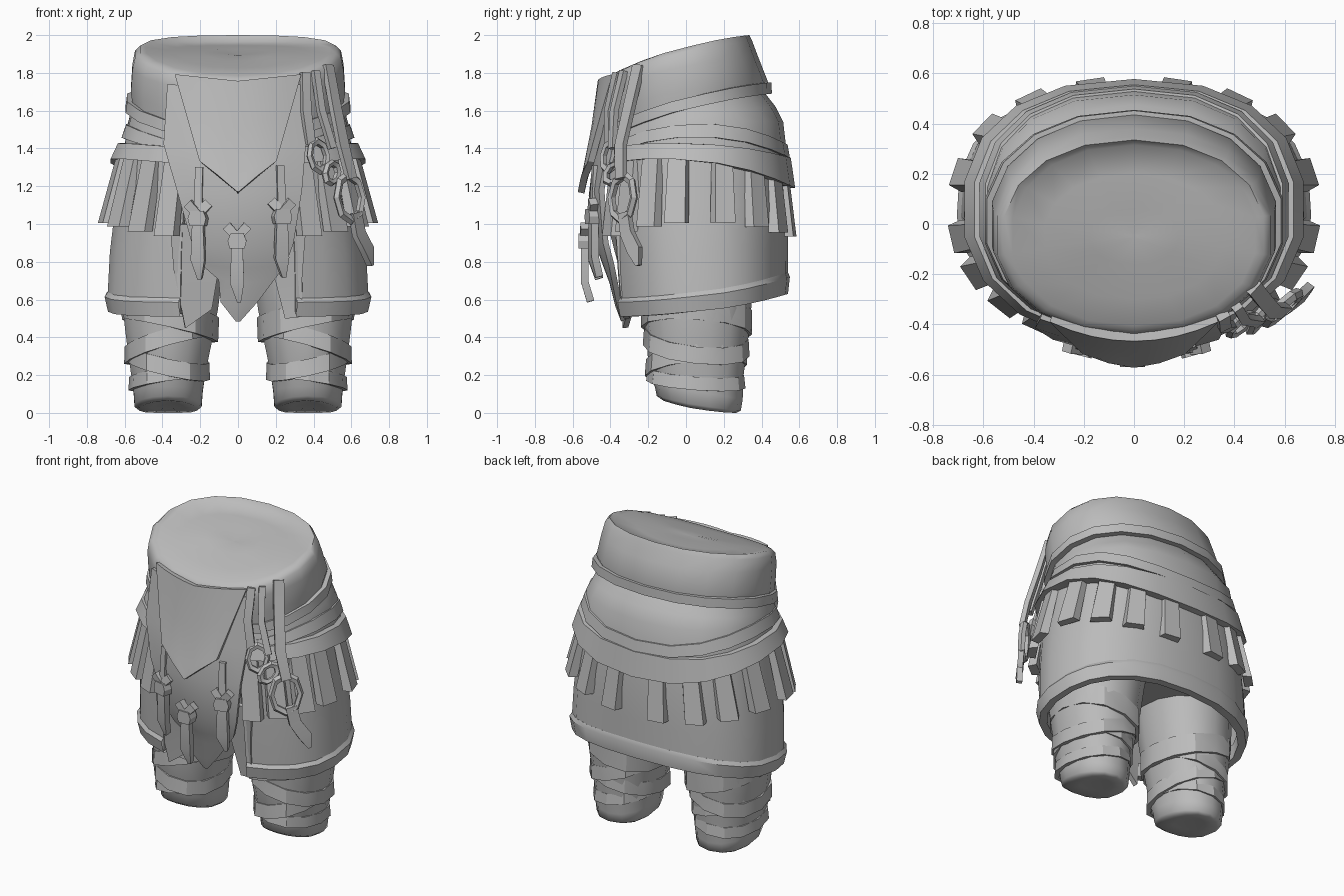
import bpy, bmesh, math
from mathutils import Vector

if "Cube" in bpy.data.objects:
    bpy.data.objects.remove(bpy.data.objects["Cube"])

grey = bpy.data.materials.new("grey cloth")
grey.diffuse_color = (0.5, 0.5, 0.5, 1)
grey.use_nodes = True
grey.node_tree.nodes["Principled BSDF"].inputs["Base Color"].default_value = grey.diffuse_color


def finish(name, bm, thick=0.0, angle=32):
    """Turn a bmesh into a shaded object, optionally thickened."""
    bmesh.ops.remove_doubles(bm, verts=bm.verts, dist=0.0005)
    bmesh.ops.recalc_face_normals(bm, faces=bm.faces)
    me = bpy.data.meshes.new(name)
    bm.to_mesh(me)
    bm.free()
    me.materials.append(grey)
    ob = bpy.data.objects.new(name, me)
    bpy.context.collection.objects.link(ob)
    bpy.ops.object.select_all(action='DESELECT')
    ob.select_set(True)
    bpy.context.view_layer.objects.active = ob
    if thick:
        mod = ob.modifiers.new("thickness", 'SOLIDIFY')
        mod.thickness, mod.offset = thick, 0
        bpy.ops.object.modifier_apply(modifier=mod.name)
    bpy.ops.object.shade_smooth_by_angle(angle=math.radians(angle))
    return ob


def ring_point(row, a, cx=0.0, tilt=0.0, p=0.92):
    """Row = z at front, side, back; half width; y at front, back. a = 0 is front."""
    zf, zs, zb, rx, yf, yb = row[:6]
    s, c = math.sin(a), math.cos(a)
    if c < 0 and yb > .5:  # wide outlines are squarer at the back
        p = .85
    sx = math.copysign(abs(s) ** p, s)
    cy = math.copysign(abs(c) ** p, c)
    z = zs + (zf - zb) / 2 * c + ((zf + zb) / 2 - zs) * c * c + tilt * s
    return Vector((cx + rx * sx, (yf + yb) / 2 - cy * (yb - yf) / 2, z))


def grid(name, pts, wrap=False, cap=(False, False), thick=0.0, close=False, angle=32):
    """Skin rows of points; wrap closes each row, close joins last row to first."""
    bm = bmesh.new()
    vs = [[bm.verts.new(p) for p in row] for row in pts]
    n = len(vs[0])
    for i in range(len(vs) if close else len(vs) - 1):
        r, q = vs[i], vs[(i + 1) % len(vs)]
        for j in range(n if wrap else n - 1):
            k = (j + 1) % n
            bm.faces.new((r[j], r[k], q[k], q[j]))
    if cap[0]:
        bm.faces.new(vs[0])
    if cap[1]:
        bm.faces.new(vs[-1])
    return finish(name, bm, thick, angle)


def loft(name, rows, cx=0.0, tilt=0.0, n=18, **kw):
    pts = [[ring_point(r, 2 * math.pi * j / n, cx, tilt) for j in range(n)] for r in rows]
    return grid(name, pts, wrap=True, **kw)


def belt(name, top, bottom, depth=0.05, **kw):
    """Closed band with a flat outer face between two outlines."""
    inner = [(r[0], r[1], r[2], r[3] - depth, r[4] + depth, r[5] - depth) for r in (bottom, top)]
    return loft(name, [top, bottom] + inner, close=True, **kw)


# waist band with belly surface
loft("waist_and_belly", [
    (1.45, 1.60, 1.68, .558, -.42, .41), (1.58, 1.71, 1.75, .575, -.435, .435),
    (1.70, 1.83, 1.89, .567, -.445, .38), (1.75, 1.90, 1.97, .553, -.44, .35),
    (1.77, 1.925, 2.0, .525, -.425, .335), (1.785, 1.92, 1.965, .49, -.405, .315),
    (1.825, 1.91, 1.945, .36, -.30, .20), (1.865, 1.905, 1.925, .18, -.16, .06),
    (1.895, 1.895, 1.895, .01, -.06, -.04)], cap=(False, True), angle=50)

# hip cloth and belts
belt("upper_belt", (1.51, 1.67, 1.75, .595, -.43, .452), (1.45, 1.61, 1.69, .603, -.43, .455))
loft("hip_cloth", [
    (1.48, 1.62, 1.69, .56, -.42, .42), (1.44, 1.56, 1.62, .58, -.43, .475),
    (1.40, 1.52, 1.54, .592, -.44, .515), (1.36, 1.40, 1.36, .61, -.44, .535)])
belt("hip_wrap", (1.40, 1.53, 1.42, .60, -.44, .538), (1.35, 1.46, 1.35, .625, -.45, .55))
belt("lower_belt", (1.40, 1.425, 1.35, .645, -.455, .555), (1.31, 1.335, 1.19, .685, -.475, .578), .08)


# skirt, open at the front, with raised hem
def skirt_part(name, rows, thick=0.0, close=False):
    a0, n = 0.40, 20
    arc = [a0 + (2 * math.pi - 2 * a0) * j / n for j in range(n + 1)]
    return grid(name, [[ring_point(r, a, p=.86) for a in arc] for r in rows], thick=thick, close=close)


skirt_part("skirt", [
    (1.36, 1.36, 1.24, .60, -.41, .51), (1.1, 1.1, 1.08, .635, -.40, .525),
    (.85, .85, .88, .665, -.385, .525), (.52, .57, .64, .68, -.36, .525)], .03)
skirt_part("skirt_hem", [
    (.61, .645, .745, .69, -.38, .54), (.585, .62, .72, .708, -.395, .55),
    (.51, .54, .63, .69, -.38, .54), (.51, .54, .63, .645, -.33, .49),
    (.60, .635, .735, .645, -.33, .49)], close=True)

# inner body under the skirt
loft("inner_hips", [(1.0, 1.0, 1.0, .57, -.28, .43), (.84, .77, .77, .55, -.23, .37)], cap=(False, True))

# legs with tilted wrappings
for side, s in (("left", -1), ("right", 1)):
    rows = [(.85, .85, .85, .275, -.25, .38, .335), (.72, .72, .72, .27, -.25, .36, .347),
            (.55, .55, .55, .258, -.23, .345, .358), (.4, .4, .4, .235, -.21, .33, .363),
            (.2, .2, .2, .2, -.195, .305, .37), (.14, .11, .07, .187, -.165, .30, .37),
            (.09, .04, .012, .182, -.155, .29, .37), (.065, .018, .0, .155, -.12, .265, .37),
            (.06, .025, .02, .09, -.03, .19, .37)]
    pts = [[ring_point(r, 2 * math.pi * j / 14, s * r[6]) for j in range(14)] for r in rows]
    grid(side + "_leg", pts, wrap=True, cap=(False, True), angle=75)
    for i, (z, h, tx, ty) in enumerate(((.50, .13, .06, .02), (.375, .09, -.07, .03),
                                        (.27, .09, .05, -.03), (.185, .07, -.03, .02))):
        def outline(zz, e):
            d = zz - .2
            return (zz + ty, zz, zz - ty, .198 + .165 * d + e, -.198 - .1 * d - e, .303 + .12 * d + e)
        belt(f"{side}_leg_wrap_{i + 1}", outline(z + h / 2, .002), outline(z - h / 2, .018),
             .03, cx=s * (.372 - .04 * (z - .2)), tilt=s * tx, n=12)


def hanging_slab(name, top, bottom, out, w0, w1, t):
    """Tapered block hanging between two points, its face turned to 'out'."""
    side = Vector((-out.y, out.x, 0))
    pts = [[p + side * w * u + out * d * v for u, v in ((-.5, 0), (.5, 0), (.42, 1), (-.42, 1))]
           for p, w, d in ((top, w0, t * .7), (bottom, w1, t))]
    return grid(name, pts, wrap=True, cap=(True, True))


# hanging skirt strips under the lower belt
for s in (-1, 1):
    for i, deg in enumerate((31, 46, 63, 80, 104, 127, 148, 169)):
        a = math.radians(deg)
        p = ring_point((1.33, 1.35, 1.23, .605, -.405, .51), a * s)
        q = ring_point((.91, 1.01, .93, .685, -.435, .53), a * s)
        out = Vector((math.sin(a) * s / .66, -math.cos(a) / .5, 0)).normalized()
        hanging_slab(f"skirt_strip_{'left' if s < 0 else 'right'}_{i + 1}", p, q, out, .115, .135, .055)


# front cloths: rows of left x, right x, edge z, middle z, y
def panel(name, rows, thick, bend=.7):
    pts = []
    for xl, xr, ze, zc, y in rows:
        us = [-1 + j / 4 for j in range(9)]
        pts.append([((xl + xr) / 2 + u * (xr - xl) / 2, y + bend * (u * (xr - xl) / 2) ** 2,
                     zc + (ze - zc) * abs(u)) for u in us])
    return grid(name, pts, thick=thick)


panel("front_back_panel", [
    (-.37, .35, 1.74, 1.70, -.43), (-.39, .355, 1.42, 1.40, -.47), (-.32, .335, 1.18, 1.15, -.50),
    (-.24, .29, .90, .88, -.46), (-.19, .25, .79, .77, -.42), (-.10, .19, .71, .69, -.39),
    (-.09, .10, .59, .57, -.36), (-.01, .01, .49, .49, -.33)], .03, .5)
panel("front_flap", [
    (-.33, .33, 1.79, 1.755, -.45), (-.27, .27, 1.58, 1.50, -.485), (-.20, .20, 1.33, 1.27, -.53),
    (-.10, .10, 1.25, 1.21, -.545), (-.005, .005, 1.17, 1.165, -.555)], .035)
# under panels showing in the skirt opening
grid("left_under_panel", [[(-.36, -.36, 1.0), (-.12, -.40, 1.0)], [(-.34, -.34, .75), (-.10, -.34, .78)],
                          [(-.28, -.32, .45), (-.14, -.29, .55)]], thick=.03)
grid("right_under_panel", [[(.36, -.36, 1.0), (.16, -.40, 1.0)], [(.34, -.34, .72), (.19, -.33, .73)],
                           [(.34, -.32, .51), (.25, -.31, .50)]], thick=.03)


# ribbons and rings
def ribbon(name, pts, widths, t=.03):
    pts = [Vector(p) for p in pts]
    rows = []
    for i, p in enumerate(pts):
        tan = (pts[min(i + 1, len(pts) - 1)] - pts[max(i - 1, 0)]).normalized()
        out = Vector((p.x, p.y * 1.7, 0)).normalized()
        side = tan.cross(out).normalized()
        nor = side.cross(tan)
        w = widths[i] / 2
        rows.append([p + side * w * u + nor * t / 2 * v for u, v in ((-1, -1), (1, -1), (1, 1), (-1, 1))])
    return grid(name, rows, wrap=True, cap=(True, True))


def link(name, loc, rot, r=.075, tube=.02, n=8):
    bpy.ops.mesh.primitive_torus_add(major_segments=n, minor_segments=5, major_radius=r,
                                     minor_radius=tube, location=loc, rotation=rot)
    ob = bpy.context.object
    ob.name = name
    ob.scale = (.85, 1.15, 1)
    ob.data.materials.append(grey)
    bpy.ops.object.shade_smooth_by_angle(angle=math.radians(32))


# three knotted tassels in front
for side, x, z, y in (("left", -.21, 1.06, -.49), ("middle", -.005, .94, -.535), ("right", .23, 1.07, -.49)):
    if side != "middle":
        ribbon(side + "_tassel_cord", [(x * .97, y + .01, z + .24), (x, y, z)], (.04, .045))
    ribbon(side + "_tassel_knot", [(x, y, z + .01), (x, y, z - .03), (x, y, z - .07)],
           (.07, .10, .08), .07)
    for s in (-1, 1):
        ribbon(side + "_tassel_bow", [(x, y - .005, z - .01), (x + s * .055, y, z + .05)], (.045, .05), .045)
    ribbon(side + "_tassel_tail", [(x, y, z - .06), (x, y, z - .25), (x + .01, y + .03, z - .35)],
           (.06, .075, .02), .04)

# side straps, rings and tail
ribbon("inner_side_strap", [(.355, -.365, 1.80), (.36, -.41, 1.60), (.385, -.41, 1.42)], (.05, .05, .05))
ribbon("front_side_strap", [(.41, -.33, 1.81), (.44, -.38, 1.60), (.50, -.39, 1.40)], (.04, .04, .04))
ribbon("outer_side_strap", [(.475, -.25, 1.84), (.515, -.30, 1.62), (.555, -.345, 1.42), (.60, -.345, 1.24)],
       (.065, .065, .065, .06))
link("upper_ring", (.425, -.40, 1.36), (math.radians(80), 0, math.radians(40)), .07)
link("middle_ring", (.495, -.38, 1.27), (math.radians(75), math.radians(50), math.radians(40)), .055)
link("lower_ring", (.59, -.335, 1.14), (math.radians(85), 0, math.radians(42)), .105, .023)
ribbon("side_tail", [(.62, -.325, 1.06), (.64, -.31, .95), (.685, -.27, .86), (.70, -.25, .78)],
       (.07, .075, .08, .02), .035)
